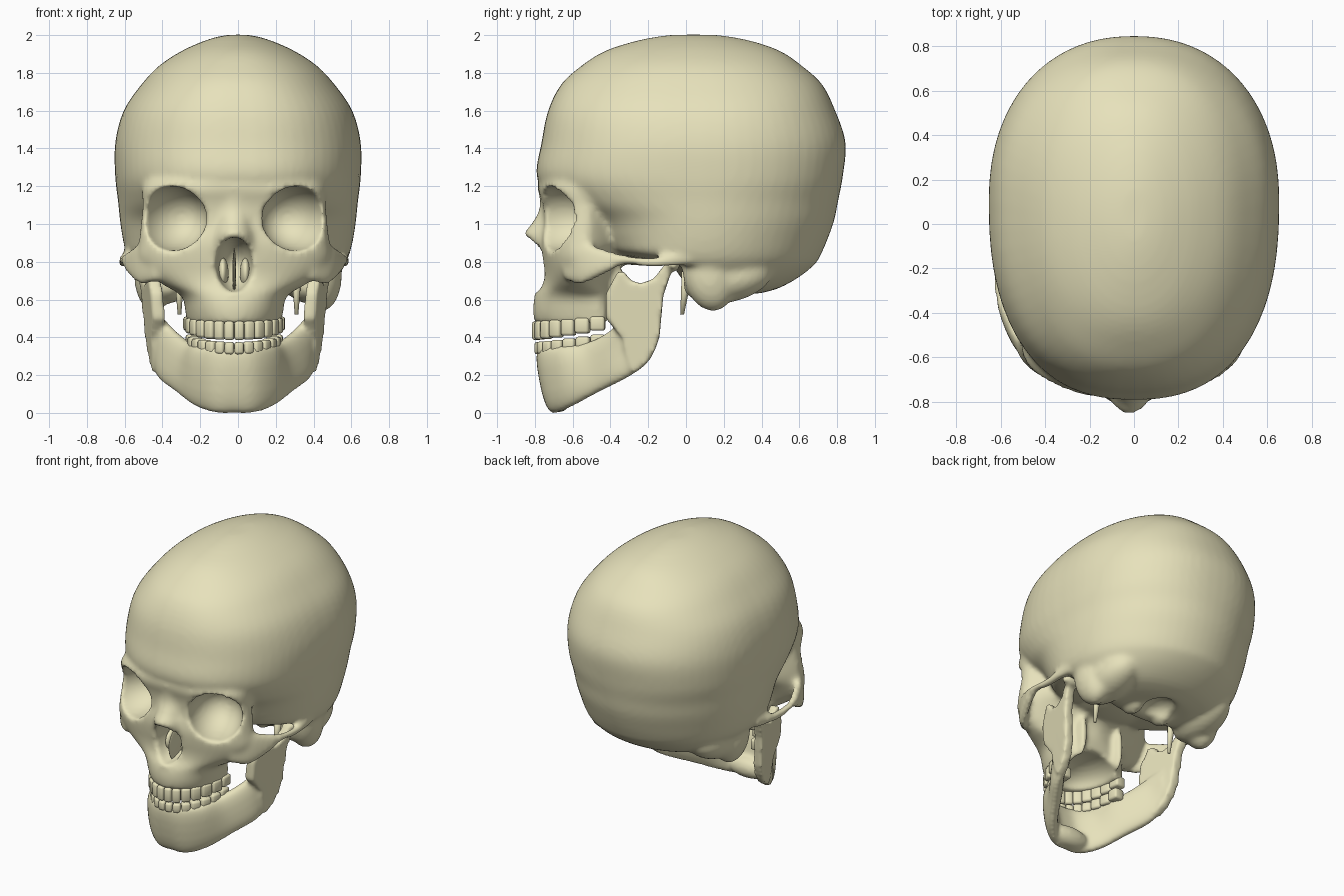
import bpy, bmesh, math
from mathutils import Vector, Matrix

if "Cube" in bpy.data.objects:
    bpy.data.objects.remove(bpy.data.objects["Cube"])

M = -0.02          # the face sits slightly left of the cranium's centre
bone = bpy.data.materials.new("bone")
bone.diffuse_color = (0.80, 0.76, 0.50, 1)
bone.use_nodes = True
bone.node_tree.nodes["Principled BSDF"].inputs["Base Color"].default_value = bone.diffuse_color


def to_object(name, bm):
    bmesh.ops.recalc_face_normals(bm, faces=bm.faces)
    me = bpy.data.meshes.new(name)
    bm.to_mesh(me)
    bm.free()
    me.materials.append(bone)
    for p in me.polygons:
        p.use_smooth = True
    ob = bpy.data.objects.new(name, me)
    bpy.context.collection.objects.link(ob)
    return ob


def spline(rows, sub=5):
    """Catmull-Rom interpolation of rows of numbers."""
    out = []
    for i in range(len(rows) - 1):
        p0, p1, p2, p3 = (rows[max(0, min(len(rows) - 1, i + k))] for k in (-1, 0, 1, 2))
        for j in range(sub):
            t = j / sub
            out.append([0.5 * (2*b + (c - a)*t + (2*a - 5*b + 4*c - d)*t*t + (3*b - a - 3*c + d)*t**3)
                        for a, b, c, d in zip(p0, p1, p2, p3)])
    return out + [list(rows[-1])]


def skin(name, rings):
    bm = bmesh.new()
    vs = [[bm.verts.new(p) for p in r] for r in rings]
    n = len(vs[0])
    for a, b in zip(vs, vs[1:]):
        for k in range(n):
            bm.faces.new((a[k], a[(k+1) % n], b[(k+1) % n], b[k]))
    bm.faces.new(vs[0])
    bm.faces.new(vs[-1])
    return to_object(name, bm)


def power(v, e):
    return math.copysign(abs(v) ** (2 / e), v)


def stack(name, rows, dx=0, n=64):
    """Horizontal egg sections: z, front y, widest y, back y, half width, front and back exponent."""
    rings = []
    for z, yf, ym, yb, hw, ef, eb in spline(rows):
        ring = []
        for k in range(n):
            a = 2 * math.pi * k / n
            c, s = math.cos(a), math.sin(a)
            e, d = (ef, ym - yf) if s < 0 else (eb, yb - ym)
            ring.append((dx + hw * power(c, e), ym + d * power(s, e), z))
        rings.append(ring)
    return skin(name, rings)


def band(name, rows, n=20, e=2.5):
    """Upright band: lower edge xyz, upper edge xyz, half thickness."""
    rows = spline(rows)
    mid = [(Vector(r[:3]) + Vector(r[3:6])) / 2 for r in rows]
    rings = []
    for i, r in enumerate(rows):
        t = mid[min(i+1, len(mid)-1)] - mid[max(i-1, 0)]
        v = Vector((t.y, -t.x, 0)).normalized() * r[6]
        u = (Vector(r[3:6]) - Vector(r[:3])) / 2
        rings.append([mid[i] + u * power(math.cos(2*math.pi*k/n), e) + v * power(math.sin(2*math.pi*k/n), e)
                      for k in range(n)])
    return skin(name, rings)


def ellipsoid(name, loc, r, rz=0.0, rx=0.0):
    bm = bmesh.new()
    mat = (Matrix.Translation(loc) @ Matrix.Rotation(rz, 4, 'Z') @ Matrix.Rotation(rx, 4, 'X')
           @ Matrix.Diagonal((*r, 1)))
    bmesh.ops.create_uvsphere(bm, u_segments=32, v_segments=20, radius=1, matrix=mat)
    return to_object(name, bm)


def join(name, obs):
    for o in bpy.data.objects:
        o.select_set(o in obs)
    bpy.context.view_layer.objects.active = obs[0]
    bpy.ops.object.join()
    obs[0].name = name
    return obs[0]


def fuse(name, obs, voxel, cutters=None, smooth=6):
    """Melt overlapping solids into one smooth bone, carving out the cutters."""
    ob = join(name, obs)
    bpy.context.view_layer.objects.active = ob

    def mod(kind, **kw):
        m = ob.modifiers.new(kind, kind)
        for k, v in kw.items():
            setattr(m, k, v)
        bpy.ops.object.modifier_apply(modifier=m.name)
    mod('REMESH', mode='VOXEL', voxel_size=voxel, use_smooth_shade=True)
    if cutters:
        cut = join("cavity_cutters", cutters)
        bpy.context.view_layer.objects.active = ob
        mod('BOOLEAN', operation='DIFFERENCE', solver='EXACT', object=cut)
        bpy.data.objects.remove(cut)
        mod('REMESH', mode='VOXEL', voxel_size=voxel, use_smooth_shade=True)
    mod('SMOOTH', factor=0.5, iterations=smooth)
    for p in ob.data.polygons:
        p.use_smooth = True


# braincase
braincase = stack("braincase", [
    (0.63, 0.06, 0.20, 0.38, 0.25, 2, 2), (0.66, 0.02, 0.18, 0.49, 0.40, 2, 2),
    (0.72, -0.03, 0.14, 0.60, 0.50, 2, 2), (0.79, -0.10, 0.10, 0.685, 0.565, 2.4, 2),
    (0.84, -0.38, 0.10, 0.715, 0.59, 2.4, 2), (0.92, -0.48, 0.10, 0.75, 0.61, 2.2, 2),
    (1.02, -0.55, 0.10, 0.785, 0.625, 2.2, 2.05), (1.12, -0.70, 0.10, 0.805, 0.635, 2.3, 2.1),
    (1.25, -0.79, 0.10, 0.83, 0.65, 2.4, 2.2), (1.43, -0.765, 0.10, 0.845, 0.65, 2.4, 2.2),
    (1.60, -0.73, 0.10, 0.79, 0.605, 2.4, 2.2), (1.74, -0.66, 0.08, 0.72, 0.51, 2.3, 2.2),
    (1.84, -0.55, 0.06, 0.61, 0.415, 2.2, 2.2), (1.915, -0.43, 0.05, 0.50, 0.30, 2.1, 2.1),
    (1.965, -0.28, 0.04, 0.36, 0.19, 2, 2), (1.992, -0.15, 0.04, 0.23, 0.105, 2, 2),
    (2.002, -0.06, 0.04, 0.14, 0.04, 2, 2)])

# face block from brow to upper gum
face = stack("face", [
    (0.475, -0.80, -0.45, -0.41, 0.25, 2, 3), (0.54, -0.81, -0.47, -0.40, 0.26, 2.1, 3),
    (0.62, -0.80, -0.52, -0.38, 0.28, 2.1, 2.5), (0.68, -0.765, -0.55, -0.37, 0.38, 2, 1.6),
    (0.74, -0.755, -0.55, -0.36, 0.46, 2, 1.4), (0.82, -0.765, -0.54, -0.30, 0.51, 2, 1.3),
    (0.90, -0.77, -0.53, -0.20, 0.505, 2.1, 1.3), (1.00, -0.755, -0.52, -0.20, 0.495, 2.2, 1.3),
    (1.10, -0.76, -0.52, -0.20, 0.485, 2.3, 1.3), (1.20, -0.785, -0.52, -0.20, 0.485, 2.3, 1.4),
    (1.27, -0.74, -0.48, -0.20, 0.42, 2.3, 1.6)], M)

# nasal bones and rim of the nose opening
nose = stack("nasal_bones", [
    (0.76, -0.755, -0.68, -0.6, 0.15, 2, 2), (0.82, -0.765, -0.68, -0.6, 0.15, 2, 2),
    (0.88, -0.81, -0.68, -0.6, 0.14, 2, 2), (0.945, -0.858, -0.68, -0.6, 0.12, 1.8, 2),
    (1.00, -0.82, -0.68, -0.6, 0.105, 1.8, 2), (1.08, -0.775, -0.68, -0.6, 0.10, 2, 2),
    (1.18, -0.78, -0.68, -0.6, 0.11, 2, 2)], M)
solids = [braincase, face, nose,
          ellipsoid("nasal_spine", (M, -0.77, 0.65), (0.035, 0.05, 0.025)),
          ellipsoid("skull_base", (0, -0.22, 0.91), (0.30, 0.30, 0.13))]
cutters = [ellipsoid("nose_cutter", (M, -0.80, 0.785), (0.10, 0.25, 0.145)),
           ellipsoid("palate_cutter", (M, -0.49, 0.46), (0.18, 0.25, 0.13)),
           ellipsoid("foramen_cutter", (0, 0.24, 0.61), (0.10, 0.13, 0.08))]

# paired cheek arches, mastoids, condyles, pterygoid plates and eye sockets
for s in (-1, 1):
    arch = [(0.40, -0.635, 0.70, 0.40, -0.63, 0.84, 0.03), (0.49, -0.55, 0.68, 0.48, -0.55, 0.90, 0.03),
            (0.55, -0.44, 0.73, 0.535, -0.44, 0.87, 0.028), (0.58, -0.32, 0.785, 0.58, -0.32, 0.835, 0.026),
            (0.585, -0.18, 0.77, 0.585, -0.18, 0.82, 0.026), (0.58, -0.06, 0.78, 0.58, -0.06, 0.84, 0.03),
            (0.55, 0.06, 0.78, 0.55, 0.06, 0.87, 0.04)]
    solids += [band("cheek_arch", [(M + s*r[0], r[1], r[2], M + s*r[3], *r[4:]) for r in arch]),
               ellipsoid("mastoid", (s*0.445, 0.12, 0.73), (0.105, 0.135, 0.195), rx=0.25),
               ellipsoid("mastoid_ridge", (s*0.38, 0.22, 0.71), (0.14, 0.24, 0.125), rx=0.2),
               ellipsoid("occipital_condyle", (s*0.12, 0.14, 0.65), (0.05, 0.09, 0.06)),
               ellipsoid("pterygoid_plate", (M + s*0.15, -0.38, 0.66), (0.028, 0.06, 0.16))]
    cutters.append(ellipsoid("orbit_cutter", (M + s*0.325, -0.70, 1.03), (0.178, 0.25, 0.17), rz=s*0.40))
fuse("cranium", solids, 0.016, cutters)

# lower jaw body
half = [(0.10, -0.685, 0.0, 0.10, -0.745, 0.35, 0.045), (0.20, -0.60, 0.035, 0.19, -0.655, 0.355, 0.045),
        (0.30, -0.46, 0.11, 0.235, -0.52, 0.375, 0.045), (0.38, -0.34, 0.17, 0.31, -0.41, 0.43, 0.045),
        (0.41, -0.25, 0.225, 0.38, -0.33, 0.50, 0.04), (0.43, -0.18, 0.29, 0.415, -0.24, 0.54, 0.035)]


def side(r, s):
    return (M + s*r[0], r[1], r[2], M + s*r[3], *r[4:])


jaw = [band("jaw_body", [side(r, -1) for r in reversed(half)]
            + [(M, -0.70, 0.0, M, -0.765, 0.35, 0.045)] + [side(r, 1) for r in half]),
       ellipsoid("chin", (M, -0.675, 0.075), (0.16, 0.068, 0.072))]

# jaw branches with their two upper prongs
outline = [(-0.34, 0.40), (-0.425, 0.50), (-0.425, 0.63), (-0.36, 0.75), (-0.33, 0.75), (-0.29, 0.70),
           (-0.24, 0.685), (-0.17, 0.71), (-0.11, 0.79), (-0.05, 0.80), (-0.08, 0.74), (-0.12, 0.62),
           (-0.14, 0.40), (-0.165, 0.33), (-0.22, 0.25), (-0.28, 0.21), (-0.30, 0.25)]
for s in (-1, 1):
    skins = [[(M + s*(0.40 + (z - 0.25)*0.08 + (y + 0.3)*0.18 + t), y, z) for y, z in outline]
             for t in (-0.034, 0.034)]
    jaw += [skin("jaw_branch", skins),
            ellipsoid("jaw_condyle", (M + s*0.49, -0.065, 0.785), (0.075, 0.035, 0.035))]
fuse("lower_jaw", jaw, 0.013, smooth=8)


# tooth rows along the dental arch
def teeth(name, rx, ry, front, back, n=14):
    bm = bmesh.new()

    def at(a):
        return Vector((M + rx*math.sin(a), -0.43 - ry*math.cos(a), 0))
    step = math.radians(168) / (n - 1)
    for i in range(n):
        a = -math.radians(84) + step * i
        t = at(a + step/2) - at(a - step/2)
        f = abs(i - (n - 1)/2) / ((n - 1)/2)
        z0, z1 = (p + (q - p)*f*f for p, q in zip(front, back))
        mat = (Matrix.Translation(at(a) + Vector((0, 0, (z0 + z1)/2)))
               @ Matrix.Rotation(math.atan2(t.y, t.x), 4, 'Z')
               @ Matrix.Diagonal((t.length*0.98, 0.045 + 0.03*f, z1 - z0, 1)))
        bmesh.ops.create_cube(bm, size=1, matrix=mat)
    ob = to_object(name, bm)
    b = ob.modifiers.new("round", 'BEVEL')
    b.width, b.segments = 0.014, 2


teeth("upper_teeth", 0.232, 0.362, (0.385, 0.485), (0.435, 0.51))
teeth("lower_teeth", 0.220, 0.350, (0.31, 0.375), (0.34, 0.415))

# inside of the nose, and the styloid spikes
ellipsoid("nasal_septum", (M, -0.62, 0.74), (0.010, 0.13, 0.13))
for s in (-1, 1):
    ellipsoid("nasal_concha", (M + s*0.06, -0.60, 0.74), (0.03, 0.09, 0.08))
    bm = bmesh.new()
    bmesh.ops.create_cone(bm, cap_ends=True, segments=10, radius1=0.010, radius2=0.032, depth=0.26,
                          matrix=Matrix.Translation((s*0.31, -0.005, 0.65)) @ Matrix.Rotation(-0.12, 4, 'X'))
    to_object("styloid_spike", bm)
